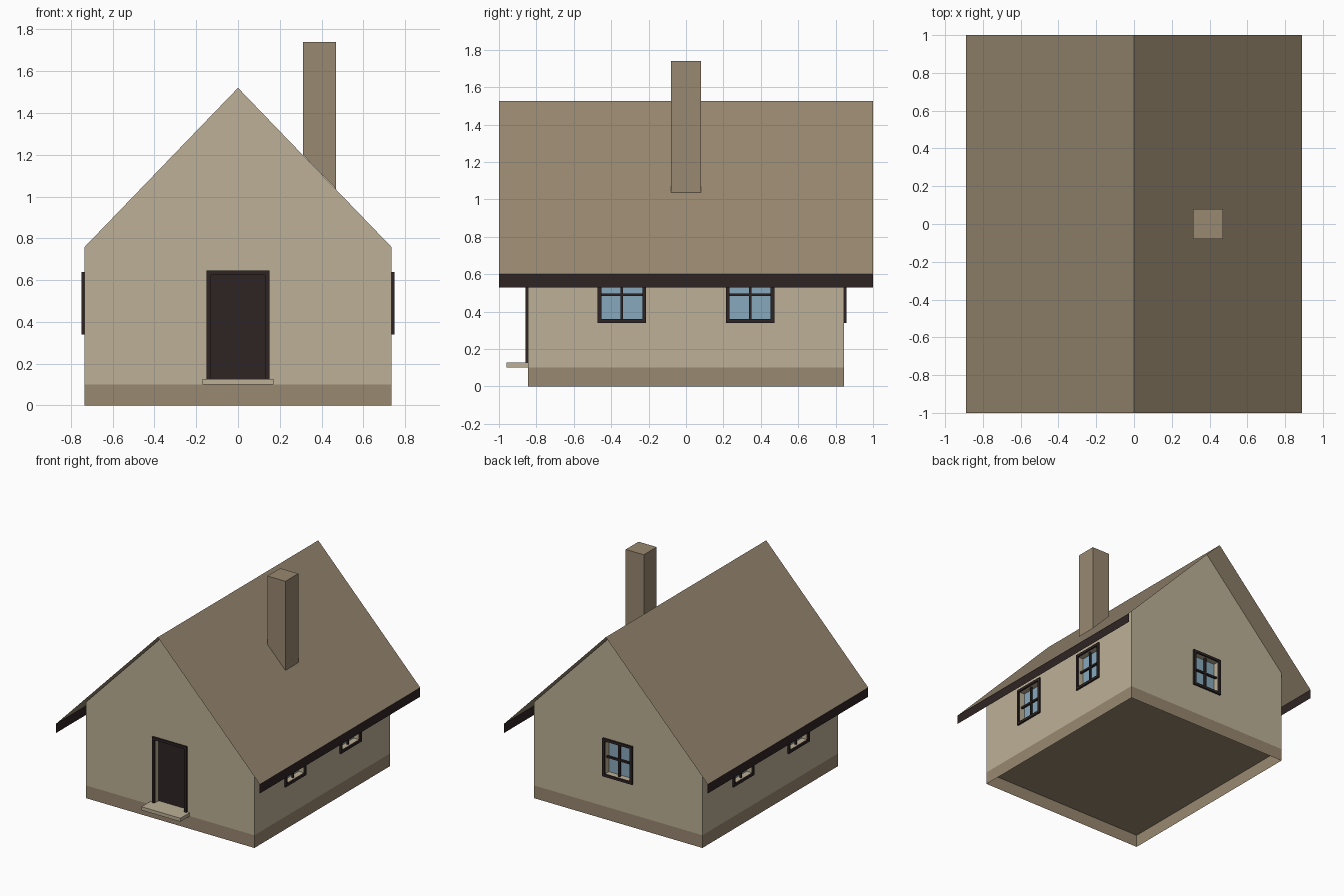
import bpy, bmesh
from math import radians
from mathutils import Matrix, Vector

if "Cube" in bpy.data.objects:
    bpy.data.objects.remove(bpy.data.objects["Cube"])


def material(name, rgb):
    lin = [((c / 255 + 0.055) / 1.055) ** 2.4 for c in rgb] + [1]
    m = bpy.data.materials.new(name)
    m.use_nodes = True
    m.diffuse_color = lin
    bsdf = next(n for n in m.node_tree.nodes if n.type == 'BSDF_PRINCIPLED')
    bsdf.inputs["Base Color"].default_value = lin
    return m


PLASTER = material("plaster", (188, 176, 150))
BROWN = material("warm brown", (152, 136, 112))
DARK = material("dark wood", (47, 36, 36))
GLASS = material("blue glass", (135, 169, 188))

WALL_X, WALL_Y, BASE = 0.735, 0.845, 0.1
EAVE_X, EAVE_Z, RIDGE_Z = 0.89, 0.602, 1.525
RECESS = 0.05


def roof_z(x):
    return RIDGE_Z - abs(x) * (RIDGE_Z - EAVE_Z) / EAVE_X


def finish(name, bm, *mats, matrix=Matrix()):
    mesh = bpy.data.meshes.new(name)
    bm.to_mesh(mesh)
    bm.free()
    for m in mats:
        mesh.materials.append(m)
    ob = bpy.data.objects.new(name, mesh)
    ob.matrix_world = matrix
    bpy.context.collection.objects.link(ob)
    return ob


def add_box(bm, x, y, z):
    """Box between the (low, high) pairs of each axis."""
    lo, hi = Vector((x[0], y[0], z[0])), Vector((x[1], y[1], z[1]))
    size = hi - lo
    mat = Matrix.Translation((lo + hi) / 2) @ Matrix.Diagonal((*size, 1))
    bmesh.ops.create_cube(bm, size=1, matrix=mat)


def prism(profile, half_depth):
    """Extrude an x-z profile along y."""
    bm = bmesh.new()
    face = bm.faces.new([bm.verts.new((x, -half_depth, z)) for x, z in profile])
    new = bmesh.ops.extrude_face_region(bm, geom=[face])["geom"]
    verts = [v for v in new if isinstance(v, bmesh.types.BMVert)]
    bmesh.ops.translate(bm, verts=verts, vec=(0, 2 * half_depth, 0))
    bmesh.ops.recalc_face_normals(bm, faces=bm.faces)
    return bm


def sheet(name, path, half_depth, mat):
    """Thin strip swept along y from an x-z path."""
    bm = bmesh.new()
    rows = [[bm.verts.new((x, y, z)) for y in (-half_depth, half_depth)] for x, z in path]
    for a, b in zip(rows, rows[1:]):
        bm.faces.new((a[0], b[0], b[1], a[1]))
    return finish(name, bm, mat)


# House body with gables
shoulder = roof_z(WALL_X) - 0.005
walls = finish("walls", prism([(-WALL_X, BASE), (WALL_X, BASE), (WALL_X, shoulder),
                               (0, RIDGE_Z - 0.005), (-WALL_X, shoulder)], WALL_Y),
               PLASTER, BROWN)
cutters = bmesh.new()


def opening(name, place, half_width, bottom, top, is_door=False):
    """Frame, recessed filling and glazing bars; local front faces -y."""
    rim = 0.02
    u, inner = half_width, half_width - rim
    low = bottom if is_door else bottom + rim
    high = top - rim
    mid = (low + high) / 2

    # Hole in the wall
    first = len(cutters.verts)
    add_box(cutters, (-inner, inner), (-0.05, RECESS), (low, high))
    cutters.verts.ensure_lookup_table()
    bmesh.ops.transform(cutters, matrix=place, verts=cutters.verts[first:])

    # Surrounding frame
    bm = bmesh.new()
    out = (-0.014, 0.0)
    add_box(bm, (-u, -inner), out, (bottom, top))
    add_box(bm, (inner, u), out, (bottom, top))
    add_box(bm, (-inner, inner), out, (high, top))
    if not is_door:
        add_box(bm, (-inner, inner), out, (bottom, low))
        # Glazing bars
        add_box(bm, (-0.007, 0.007), (0.01, 0.025), (low, high))
        add_box(bm, (-inner, inner), (0.01, 0.025), (mid - 0.007, mid + 0.007))
    finish(name + "_frame", bm, DARK, matrix=place)

    # Door leaf or pane
    bm = bmesh.new()
    add_box(bm, (-inner, inner), (RECESS - 0.008, RECESS - 0.001), (low, high))
    finish(name + ("_leaf" if is_door else "_pane"), bm, DARK if is_door else GLASS,
           matrix=place)


def on_wall(x, y, angle):
    return Matrix.Translation((x, y, 0)) @ Matrix.Rotation(radians(angle), 4, 'Z')


# Door and windows
opening("door", on_wall(0, -WALL_Y, 0), 0.15, 0.125, 0.645, is_door=True)
opening("back_window", on_wall(0, WALL_Y, 180), 0.13, 0.34, 0.64)
for side, sx in (("left", 1), ("right", -1)):
    for end, sy in (("front", -1), ("rear", 1)):
        opening(f"{side}_{end}_window", on_wall(sx * WALL_X, sy * 0.343, sx * 90),
                0.13, 0.34, 0.64)

# Cut the openings into the walls
cutter = finish("opening_cutter", cutters, PLASTER)
cutter.hide_render = True
mod = walls.modifiers.new("openings", 'BOOLEAN')
mod.operation, mod.solver, mod.object = 'DIFFERENCE', 'EXACT', cutter
bpy.context.view_layer.objects.active = walls
bpy.ops.object.modifier_apply(modifier=mod.name)
bpy.data.objects.remove(cutter)
for p in walls.data.polygons:
    p.material_index = int(p.normal.z < -0.9 and p.center.z < BASE + 0.01)

# Open base skirt under the walls
bm = bmesh.new()
add_box(bm, (-WALL_X, WALL_X), (-WALL_Y, WALL_Y), (0, BASE))
bmesh.ops.delete(bm, geom=[f for f in bm.faces if abs(f.normal.z) > 0.5], context='FACES_ONLY')
finish("base_skirt", bm, BROWN)

# Roof and eave boards
sheet("roof", [(EAVE_X, EAVE_Z), (0, RIDGE_Z), (-EAVE_X, EAVE_Z)], 1, BROWN).data.flip_normals()
for side, sx in (("left", 1), ("right", -1)):
    board = sheet(side + "_eave_board", [(sx * EAVE_X, 0.53), (sx * EAVE_X, EAVE_Z)], 1, DARK)
    if board.data.polygons[0].normal.x * sx < 0:
        board.data.flip_normals()
roof = bpy.data.objects["roof"]
if roof.data.polygons[0].normal.z < 0:
    roof.data.flip_normals()

# Chimney with its foot following the roof slope
a, b = 0.312, 0.47
finish("chimney", prism([(a, roof_z(a) - 0.003), (b, roof_z(b) - 0.003), (b, 1.74), (a, 1.74)],
                        0.08), BROWN)

# Doorstep
bm = bmesh.new()
add_box(bm, (-0.17, 0.17), (-0.96, -WALL_Y), (BASE, 0.127))
finish("doorstep", bm, PLASTER)
